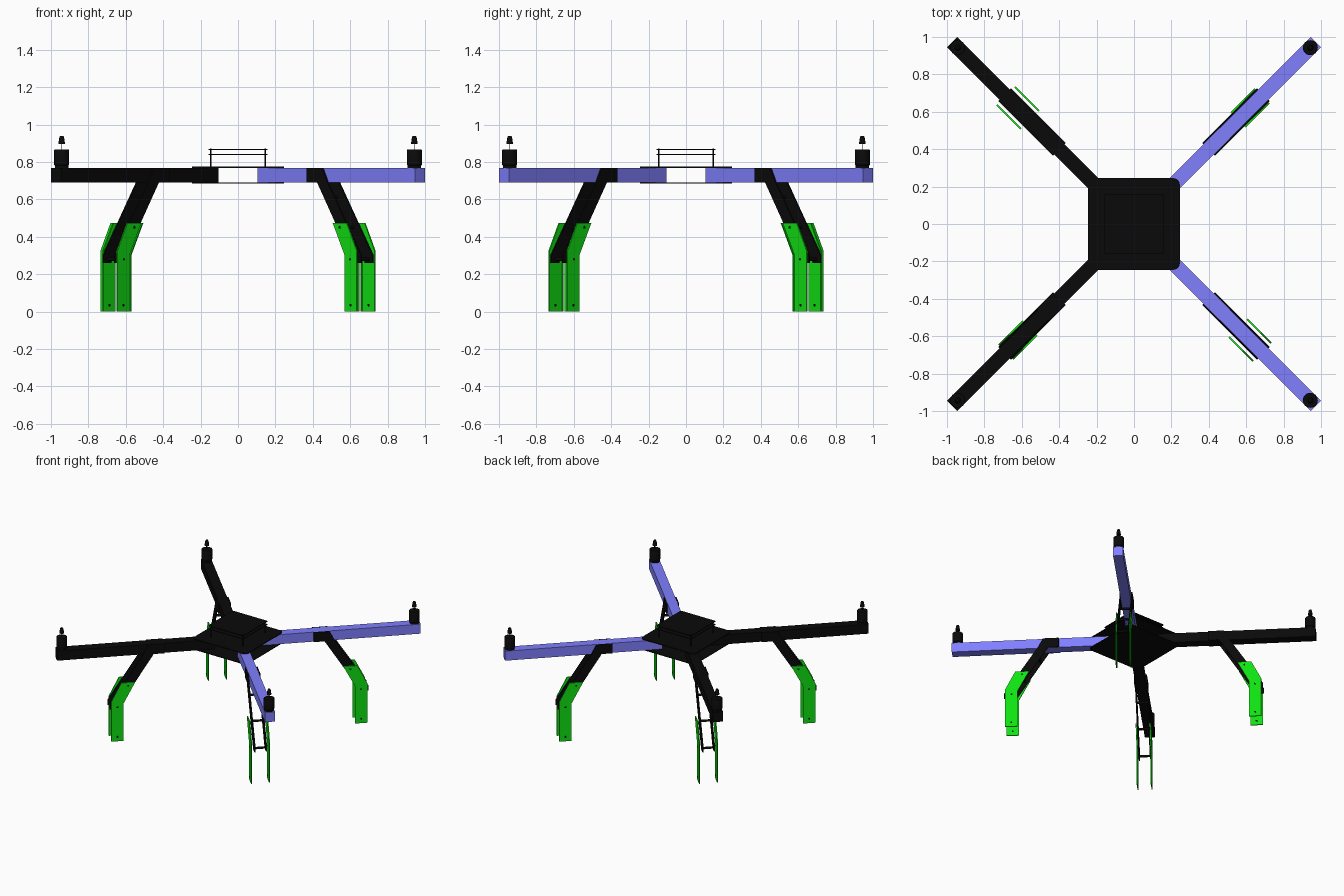
import bpy, bmesh, math
from mathutils import Matrix, Vector

if "Cube" in bpy.data.objects:
    bpy.data.objects.remove(bpy.data.objects["Cube"])


def material(name, rgb):
    m = bpy.data.materials.new(name)
    m.diffuse_color = (*rgb, 1)
    m.use_nodes = True
    m.node_tree.nodes["Principled BSDF"].inputs["Base Color"].default_value = m.diffuse_color
    return m


BLACK = material("black", (0.003, 0.003, 0.003))
BLUE = material("blue", (0.214, 0.214, 1.0))
GREEN = material("green", (0.005, 0.75, 0.006))


def finish(bm, name, mat, angle=0.0, smooth=False):
    bmesh.ops.recalc_face_normals(bm, faces=bm.faces)
    bm.transform(Matrix.Rotation(angle, 4, 'Z'))
    me = bpy.data.meshes.new(name)
    bm.to_mesh(me)
    bm.free()
    ob = bpy.data.objects.new(name, me)
    bpy.context.collection.objects.link(ob)
    me.materials.append(mat)
    if smooth:
        bpy.ops.object.select_all(action='DESELECT')
        ob.select_set(True)
        bpy.context.view_layer.objects.active = ob
        bpy.ops.object.shade_smooth_by_angle(angle=math.radians(35))
    return ob


def prism(bm, points, direction):
    # closed outline pushed along a direction
    face = bm.faces.new([bm.verts.new(p) for p in points])
    ext = bmesh.ops.extrude_face_region(bm, geom=[face])
    verts = [g for g in ext["geom"] if isinstance(g, bmesh.types.BMVert)]
    bmesh.ops.translate(bm, verts=verts, vec=Vector(direction))
    if face.is_valid and len(face.link_loops if hasattr(face, "link_loops") else face.verts) == 0:
        bm.faces.remove(face)


def rod(bm, a, b, radius, sides=12):
    a, b = Vector(a), Vector(b)
    d = b - a
    rot = d.to_track_quat('Z', 'Y').to_matrix().to_4x4()
    bmesh.ops.create_cone(bm, cap_ends=True, segments=sides, radius1=radius, radius2=radius,
                          depth=d.length, matrix=Matrix.Translation((a + b) / 2) @ rot)


def lathe(bm, centre_r, profile, sides=32):
    rings = []
    for radius, z in profile:
        rings.append([bm.verts.new((centre_r + radius * math.cos(2 * math.pi * i / sides),
                                    radius * math.sin(2 * math.pi * i / sides), z))
                      for i in range(sides)])
    for lo, hi in zip(rings, rings[1:]):
        for i in range(sides):
            j = (i + 1) % sides
            bm.faces.new((lo[i], lo[j], hi[j], hi[i]))
    bm.faces.new(rings[0][::-1])
    bm.faces.new(rings[-1])


def plate(name, half, z0, z1, corner):
    # square plate with rounded corners
    bm = bmesh.new()
    pts = []
    for q in range(4):
        c = Matrix.Rotation(q * math.pi / 2, 2) @ Vector((half - corner, half - corner))
        for k in range(7):
            a = q * math.pi / 2 + k * math.pi / 12
            pts.append((c.x + corner * math.cos(a), c.y + corner * math.sin(a), z0))
    prism(bm, pts, (0, 0, z1 - z0))
    finish(bm, name, BLACK)


# Central body: two large plates and a small raised stack on posts
plate("lower_body_plate", 0.245, 0.684, 0.690, 0.035)
plate("upper_body_plate", 0.245, 0.768, 0.775, 0.035)
plate("lower_stack_plate", 0.159, 0.838, 0.844, 0.008)
plate("upper_stack_plate", 0.159, 0.864, 0.870, 0.008)
bm = bmesh.new()
for sx in (-1, 1):
    for sy in (-1, 1):
        rod(bm, (sx * 0.145, sy * 0.145, 0.77), (sx * 0.145, sy * 0.145, 0.873), 0.004)
finish(bm, "stack_posts", BLACK, smooth=True)

# Outlines in (radius, height), measured along each arm
STRUT = [(0.565, 0.768), (0.685, 0.768), (0.725, 0.69), (0.978, 0.30),
         (0.978, 0.26), (0.92, 0.26), (0.646, 0.69), (0.565, 0.69)]
FOOT = [(0.876, 0), (0.968, 0), (0.968, 0.325), (0.892, 0.475), (0.787, 0.475), (0.876, 0.305)]
RUNGS = [(0.71, 0.61), (0.83, 0.45), (0.945, 0.28)]
BOLTS = [(0.922, 0.035), (0.92, 0.28), (0.84, 0.45)]
MOTOR = [(0.037, 0.765), (0.037, 0.782), (0.040, 0.785), (0.040, 0.865), (0.038, 0.868),
         (0.0015, 0.868), (0.0015, 0.897), (0.017, 0.897), (0.016, 0.912),
         (0.012, 0.933), (0.009, 0.940)]

# name, angle, arm colour, sideways offset of the foot plates
ARMS = [("front_right", -45, BLUE, 0.068), ("back_right", 45, BLUE, 0.053),
        ("back_left", 135, BLACK, 0.068), ("front_left", 225, BLACK, 0.053)]

for name, deg, arm_mat, foot_off in ARMS:
    ang = math.radians(deg)

    # Square-section arm
    bm = bmesh.new()
    prism(bm, [(0.185, -0.038, 0.69), (0.185, 0.038, 0.69),
               (0.185, 0.038, 0.768), (0.185, -0.038, 0.768)], (1.19, 0, 0))
    finish(bm, name + "_arm", arm_mat, ang)

    # Motor with shaft and cap
    bm = bmesh.new()
    lathe(bm, 1.333, MOTOR)
    finish(bm, name + "_motor", BLACK, ang, smooth=True)

    # Leg strut plates clamped on the arm sides
    bm = bmesh.new()
    for s in (-1, 1):
        prism(bm, [(r, s * 0.039, z) for r, z in STRUT], (0, s * 0.009, 0))
    finish(bm, name + "_leg_struts", BLACK, ang)

    # Cross rungs between the struts
    bm = bmesh.new()
    for r, z in RUNGS:
        rod(bm, (r, -0.047, z), (r, 0.047, z), 0.009)
    finish(bm, name + "_leg_rungs", BLACK, ang, smooth=True)

    # Foot plates
    bm = bmesh.new()
    for s in (-1, 1):
        prism(bm, [(r, s * (foot_off - 0.004), z) for r, z in FOOT], (0, s * 0.008, 0))
    finish(bm, name + "_foot_plates", GREEN, ang)

    # Foot bolts
    bm = bmesh.new()
    for r, z in BOLTS:
        for s in (-1, 1):
            rod(bm, (r, s * (foot_off - 0.005), z), (r, s * (foot_off + 0.005), z), 0.007)
    finish(bm, name + "_foot_bolts", BLACK, ang, smooth=True)
